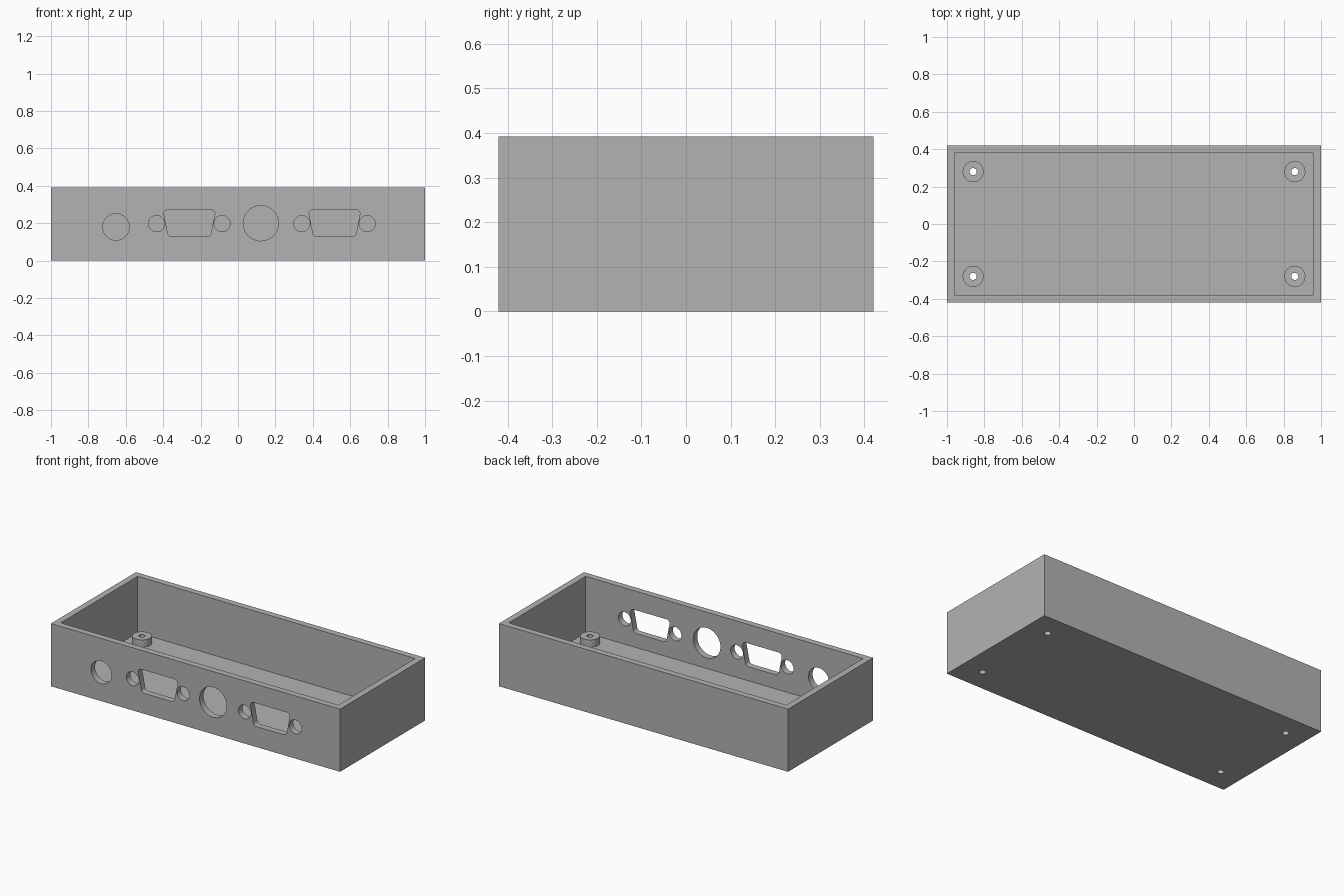
import bpy, bmesh, math
from mathutils import Matrix

if "Cube" in bpy.data.objects:
    bpy.data.objects.remove(bpy.data.objects["Cube"])

L, D, H, WALL = 2.0, 0.84, 0.392, 0.04

grey = bpy.data.materials.new("grey plastic")
grey.diffuse_color = (0.45, 0.45, 0.45, 1)
grey.use_nodes = True
grey.node_tree.nodes["Principled BSDF"].inputs["Base Color"].default_value = grey.diffuse_color


def finish(name, bm):
    bmesh.ops.recalc_face_normals(bm, faces=bm.faces)
    me = bpy.data.meshes.new(name)
    bm.to_mesh(me)
    bm.free()
    me.materials.append(grey)
    ob = bpy.data.objects.new(name, me)
    bpy.context.collection.objects.link(ob)
    return ob


def box(name, size, z0):
    bm = bmesh.new()
    bmesh.ops.create_cube(bm, size=1, matrix=Matrix.Translation((0, 0, z0 + size[2] / 2)) @ Matrix.Diagonal((*size, 1)))
    return finish(name, bm)


def cylinder(name, r, x, y, z0, z1):
    bm = bmesh.new()
    bmesh.ops.create_cone(bm, cap_ends=True, segments=48, radius1=r, radius2=r, depth=z1 - z0,
                          matrix=Matrix.Translation((x, y, (z0 + z1) / 2)))
    return finish(name, bm)


def front_cutter(name, outline):
    """Closed x,z outline pushed through the front wall."""
    bm = bmesh.new()
    face = bm.faces.new([bm.verts.new((x, -D / 2 - 0.05, z)) for x, z in outline])
    ext = bmesh.ops.extrude_face_region(bm, geom=[face])
    bmesh.ops.translate(bm, vec=(0, 0.14, 0), verts=[v for v in ext["geom"] if isinstance(v, bmesh.types.BMVert)])
    return finish(name, bm)


def circle(x, z, r, n=48):
    return [(x + r * math.cos(2 * math.pi * i / n), z + r * math.sin(2 * math.pi * i / n)) for i in range(n)]


def d_outline(cx, r=0.022, z0=0.128, z1=0.273, top=0.114, bottom=0.094):
    """Trapezoid with rounded corners, wider at the top; top/bottom are arc centres."""
    tilt = math.atan2(top - bottom, z1 - z0 - 2 * r)
    q = math.pi / 2
    arcs = [(top, z1 - r, -tilt, q), (-top, z1 - r, q, math.pi + tilt),
            (-bottom, z0 + r, math.pi + tilt, 3 * q), (bottom, z0 + r, 3 * q, 4 * q - tilt)]
    return [(cx + x + r * math.cos(a + (b - a) * i / 8), z + r * math.sin(a + (b - a) * i / 8))
            for x, z, a, b in arcs for i in range(9)]


def combine(target, tool, operation):
    mod = target.modifiers.new(operation, 'BOOLEAN')
    mod.operation, mod.solver, mod.object = operation, 'EXACT', tool
    bpy.context.view_layer.objects.active = target
    bpy.ops.object.modifier_apply(modifier=mod.name)
    bpy.data.objects.remove(tool)


# Open tray
case = box("enclosure", (L, D, H), 0)
combine(case, box("cavity", (L - 2 * WALL, D - 2 * WALL, H), WALL), 'DIFFERENCE')

# Screw bosses with holes through the floor
for x in (-0.86, 0.86):
    for y in (-0.28, 0.28):
        combine(case, cylinder("boss", 0.056, x, y, 0.02, 0.086), 'UNION')
        combine(case, cylinder("screw_hole", 0.019, x, y, -0.05, 0.2), 'DIFFERENCE')

# Round sockets in the front wall
cutouts = [circle(-0.652, 0.18, 0.071), circle(0.122, 0.2, 0.094)]
# Two D-shaped connector openings, each between two screw holes
for cx in (-0.26, 0.516):
    cutouts += [d_outline(cx), circle(cx - 0.175, 0.198, 0.043), circle(cx + 0.175, 0.198, 0.043)]
for outline in cutouts:
    combine(case, front_cutter("front_cutter", outline), 'DIFFERENCE')

# Smooth round surfaces, sharp edges elsewhere
bpy.context.view_layer.objects.active = case
case.select_set(True)
bpy.ops.object.shade_smooth_by_angle(angle=math.radians(30))
